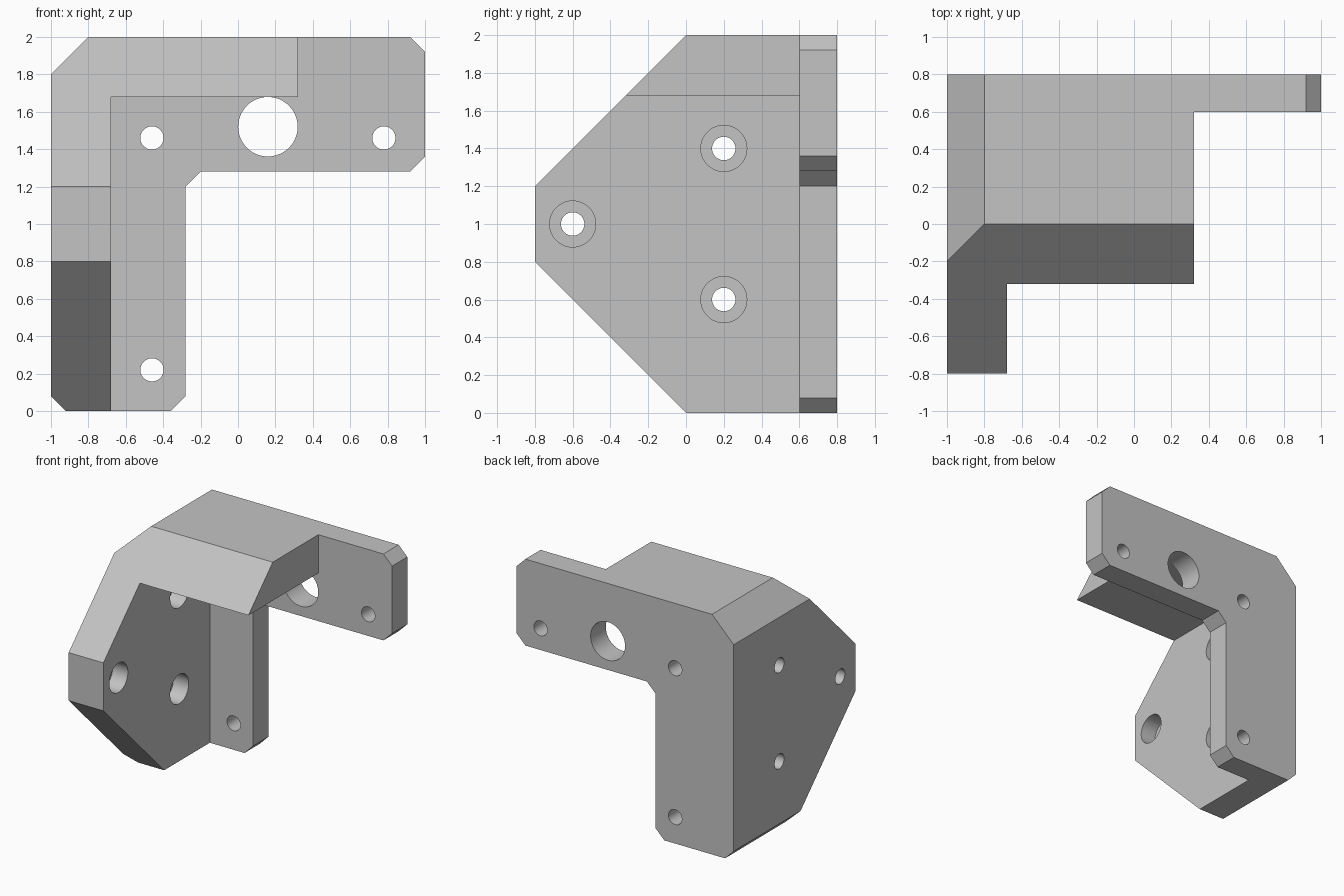
import bpy, bmesh, math
from mathutils import Vector, Matrix

default = bpy.data.objects.get("Cube")
if default:
    bpy.data.objects.remove(default, do_unlink=True)

grey = bpy.data.materials.new("plain grey")
grey.use_nodes = True
colour = (0.55, 0.55, 0.55, 1)
grey.diffuse_color = colour
grey.node_tree.nodes["Principled BSDF"].inputs["Base Color"].default_value = colour


def finish(bm, name):
    bmesh.ops.recalc_face_normals(bm, faces=bm.faces)
    mesh = bpy.data.meshes.new(name)
    bm.to_mesh(mesh)
    bm.free()
    mesh.materials.append(grey)
    obj = bpy.data.objects.new(name, mesh)
    bpy.context.scene.collection.objects.link(obj)
    return obj


def prism(name, outline, axis, start, end):
    """Extrude an outline along x (points are y, z) or y (points are x, z)."""
    bm = bmesh.new()
    place = (lambda a, b: (start, a, b)) if axis == "x" else (lambda a, b: (a, start, b))
    face = bm.faces.new([bm.verts.new(place(a, b)) for a, b in outline])
    out = bmesh.ops.extrude_face_region(bm, geom=[face])
    step = Vector((end - start, 0, 0) if axis == "x" else (0, end - start, 0))
    bmesh.ops.translate(bm, vec=step, verts=[v for v in out["geom"] if isinstance(v, bmesh.types.BMVert)])
    return finish(bm, name)


def drill(name, centre, radius, length, axis):
    bm = bmesh.new()
    turn = Matrix.Rotation(math.pi / 2, 4, "Y" if axis == "x" else "X")
    bmesh.ops.create_cone(bm, cap_ends=True, segments=48, radius1=radius, radius2=radius,
                          depth=length, matrix=Matrix.Translation(centre) @ turn)
    return finish(bm, name)


def cut(target, cutter, operation="DIFFERENCE"):
    cutter.hide_render = True
    mod = target.modifiers.new("cut", "BOOLEAN")
    mod.operation, mod.solver, mod.object = operation, "EXACT", cutter
    bpy.context.view_layer.objects.active = target
    bpy.ops.object.modifier_apply(modifier=mod.name)
    bpy.data.objects.remove(cutter, do_unlink=True)


# Chamfered front outline, full depth
bracket = prism("corner_bracket", [
    (-1, 0.08), (-0.92, 0), (-0.36, 0), (-0.28, 0.08), (-0.28, 1.2), (-0.2, 1.28),
    (0.92, 1.28), (1, 1.36), (1, 1.92), (0.92, 2), (-0.8, 2), (-1, 1.8)], "y", -1.2, 0.8)

# Sloped nose of the side plate and top plate
cut(bracket, prism("slope_cutter", [
    (-0.8, 0.8), (-0.8, 1.2), (0.5, 2.5), (1.5, 2.5), (1.5, -0.5), (0.5, -0.5)],
    "x", -1.5, 1.5), "INTERSECT")

# Hollow that leaves the side, top and back plates
cut(bracket, prism("hollow_cutter", [
    (-0.68, -0.5), (1.5, -0.5), (1.5, 2.5), (0.32, 2.5), (0.32, 1.68), (-0.68, 1.68)],
    "y", -1.5, 0.6))

# Back plate holes
for x, z, r in [(-0.46, 1.46, 0.062), (0.78, 1.46, 0.062), (-0.46, 0.22, 0.062), (0.16, 1.52, 0.159)]:
    cut(bracket, drill("back_drill", (x, 0.7, z), r, 0.3, "y"))

# Side plate holes, counterbored from the inside
for y, z in [(-0.6, 1), (0.2, 1.4), (0.2, 0.6)]:
    cut(bracket, drill("side_drill", (-0.84, y, z), 0.062, 0.5, "x"))
    cut(bracket, drill("counterbore", (-0.72, y, z), 0.122, 0.2, "x"))

bpy.ops.object.select_all(action="DESELECT")
bracket.select_set(True)
bpy.context.view_layer.objects.active = bracket
bpy.ops.object.shade_smooth_by_angle(angle=math.radians(30))
